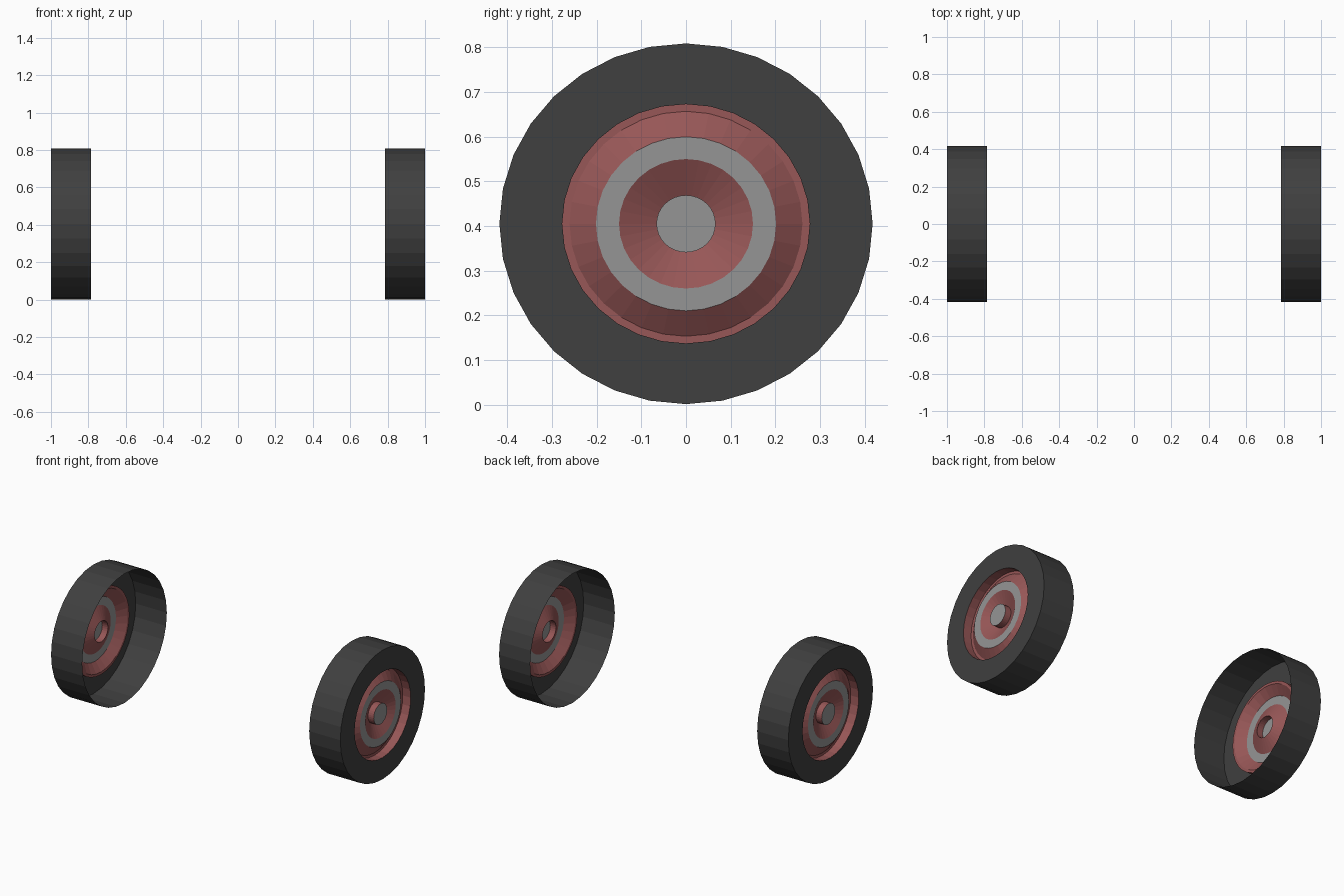
import bpy, bmesh
from math import sin, cos, pi

if "Cube" in bpy.data.objects:
    bpy.data.objects.remove(bpy.data.objects["Cube"])

SIDES = 32
CENTRE_Z = 0.405
STRETCH_Y = 1.035   # the wheels are very slightly wider than tall


def material(name, rgb):
    m = bpy.data.materials.new(name)
    m.diffuse_color = (*rgb, 1.0)
    m.use_nodes = True
    m.node_tree.nodes["Principled BSDF"].inputs["Base Color"].default_value = m.diffuse_color
    return m


def lathe(name, profile, mat, cap=False):
    """Spin an (x, radius) profile about the axle and mirror it to the other side."""
    bm = bmesh.new()
    rings = []
    for x, r in profile:
        rings.append([bm.verts.new((x, r * STRETCH_Y * sin(2 * pi * k / SIDES),
                                    CENTRE_Z + r * cos(2 * pi * k / SIDES)))
                      for k in range(SIDES)])
    for a, b in zip(rings, rings[1:]):
        for k in range(SIDES):
            n = (k + 1) % SIDES
            bm.faces.new((a[k], b[k], b[n], a[n]))
    if cap:
        disc = bm.faces.new(rings[-1])
        disc.normal_update()
        if disc.normal.x < 0:
            disc.normal_flip()
    me = bpy.data.meshes.new(name)
    bm.to_mesh(me)
    bm.free()
    me.materials.append(mat)
    ob = bpy.data.objects.new(name, me)
    bpy.context.collection.objects.link(ob)
    mod = ob.modifiers.new("other_side", 'MIRROR')
    mod.use_axis = (True, False, False)
    mod.use_mirror_merge = False
    return ob


rubber = material("rubber", (0.05, 0.05, 0.05))
red = material("red_paint", (0.31, 0.095, 0.095))
metal = material("grey_metal", (0.30, 0.30, 0.30))

# Tyre: tread and outer sidewall, open on the inside
lathe("tyre", [(0.785, 0.404), (1.0, 0.404), (1.0, 0.268)], rubber)
# Rim: recessed wall, narrow flat step and rising cone
lathe("rim", [(1.0, 0.268), (0.945, 0.268), (0.945, 0.252), (0.985, 0.195)], red)
# Bare metal ring
lathe("trim_ring", [(0.985, 0.195), (0.985, 0.145)], metal)
# Dished centre and hub barrel
lathe("hub", [(0.985, 0.145), (0.945, 0.064), (0.985, 0.064)], red)
# Hub cap
lathe("hub_cap", [(0.985, 0.064)], metal, cap=True)
